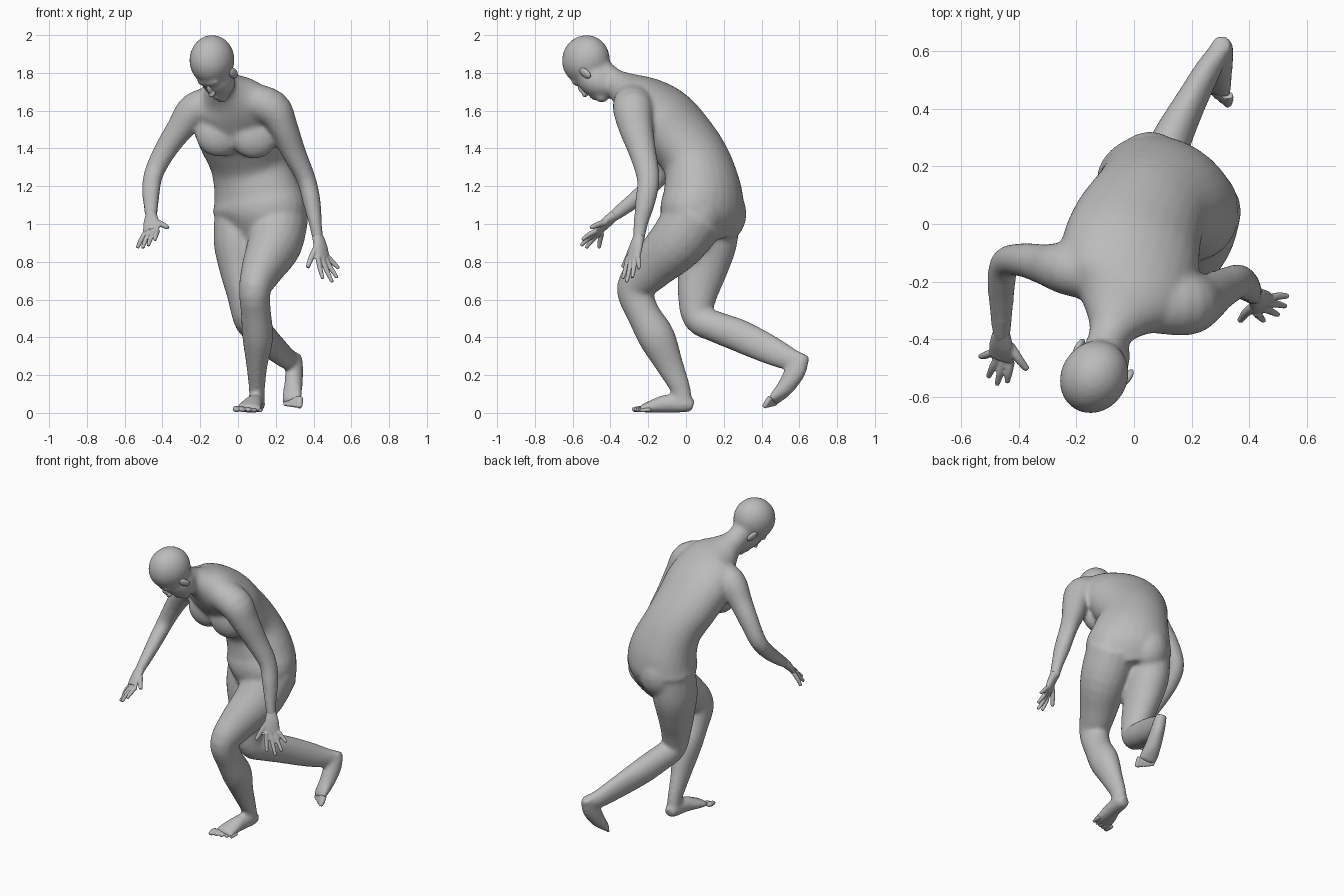
import bpy, bmesh, math
from mathutils import Vector, Matrix

cube = bpy.data.objects.get("Cube")
if cube:
    bpy.data.objects.remove(cube)

# One plain grey for the whole figure
grey = bpy.data.materials.new("plain grey")
grey.use_nodes = True
colour = (0.5, 0.5, 0.5, 1)
grey.diffuse_color = colour
grey.node_tree.nodes["Principled BSDF"].inputs["Base Color"].default_value = colour

X = Vector((1, 0, 0))
PELVIS = Vector((0.82, -0.57, 0))       # side axis of the pelvis
SHOULDERS = Vector((0.96, -0.26, 0))    # side axis of the shoulders
TRAILING = Vector((0.85, -0.5, 0))      # side axis of the rear foot


def catmull(a, b, c, d, t):
    return 0.5 * (2 * b + (c - a) * t + (2 * a - 5 * b + 4 * c - d) * t * t
                  + (3 * b - a - 3 * c + d) * t ** 3)


def refine(rows, steps=4):
    """Smoothly interpolate the sparse sections of a limb."""
    rows = [Vector(r) for r in rows]
    padded = [rows[0]] + rows + [rows[-1]]
    result = []
    for i in range(len(rows) - 1):
        result += [catmull(*padded[i:i + 4], k / steps) for k in range(steps)]
    return result + [rows[-1]]


def loft(bm, rows, side=X, sides=20, end_side=None):
    """Closed tube of ellipses; a row is x, y, z, side radius, depth radius."""
    rows = refine(rows)
    centres = [Vector(r[:3]) for r in rows]
    last = len(rows) - 1
    rings = []
    for i, (centre, row) in enumerate(zip(centres, rows)):
        along = (centres[min(i + 1, last)] - centres[max(i - 1, 0)]).normalized()
        hint = side.lerp(end_side or side, i / last)
        u = (hint - along * hint.dot(along)).normalized()
        v = along.cross(u)
        angles = [math.tau * k / sides for k in range(sides)]
        rings.append([bm.verts.new(centre + u * row[3] * math.cos(a) + v * row[4] * math.sin(a))
                      for a in angles])
    for low, high in zip(rings, rings[1:]):
        for k in range(sides):
            n = (k + 1) % sides
            bm.faces.new((low[k], low[n], high[n], high[k]))
    bm.faces.new(rings[0][::-1])
    bm.faces.new(rings[-1])


def blob(bm, centre, radii, frame=Matrix.Identity(4)):
    """Ellipsoid placed in a given frame."""
    matrix = frame @ Matrix.Translation(centre) @ Matrix.Diagonal((*radii, 1))
    bmesh.ops.create_icosphere(bm, subdivisions=3, radius=1, matrix=matrix)


def finish(bm, name, voxel, smoothing):
    """Fuse overlapping forms into one smooth skin."""
    bmesh.ops.recalc_face_normals(bm, faces=bm.faces)
    mesh = bpy.data.meshes.new(name)
    bm.to_mesh(mesh)
    bm.free()
    mesh.materials.append(grey)
    obj = bpy.data.objects.new(name, mesh)
    bpy.context.collection.objects.link(obj)
    fuse = obj.modifiers.new("fuse", 'REMESH')
    fuse.mode = 'VOXEL'
    fuse.voxel_size = voxel
    fuse.use_smooth_shade = True
    soften = obj.modifiers.new("soften", 'SMOOTH')
    soften.factor = 0.5
    soften.iterations = smoothing


body = bmesh.new()

# Torso and neck, from crotch to nape
loft(body, [(.1, .09, .93, .17, .14), (.115, .085, 1.05, .262, .2),
            (.1, .09, 1.17, .242, .195), (.055, .06, 1.32, .212, .172),
            (.01, -.025, 1.45, .232, .17), (-.015, -.125, 1.56, .245, .17),
            (-.025, -.24, 1.655, .215, .138), (-.06, -.325, 1.715, .12, .092),
            (-.085, -.385, 1.75, .073, .074), (-.11, -.45, 1.8, .07, .075)],
     PELVIS, 28, SHOULDERS)

# Chest and buttocks
for centre in ((-.1, -.19, 1.475), (.085, -.23, 1.465)):
    blob(body, centre, (.125, .075, .12))
hips = Matrix.Translation((.112, .085, 1.055)) @ Matrix.Rotation(math.atan2(PELVIS.y, PELVIS.x), 4, 'Z')
for s in (-1, 1):
    blob(body, (s * .105, .055, 0), (.132, .13, .155), hips)

# Arms, from inside the shoulder to the wrist
loft(body, [(.06, -.27, 1.65, .1, .11), (.18, -.28, 1.61, .1, .108),
            (.24, -.265, 1.51, .078, .092), (.295, -.23, 1.38, .064, .073),
            (.36, -.2, 1.24, .051, .061), (.39, -.215, 1.12, .048, .054),
            (.41, -.24, 1.0, .035, .039), (.425, -.25, .91, .03, .031)])
loft(body, [(-.12, -.17, 1.63, .1, .1), (-.23, -.155, 1.6, .092, .095),
            (-.31, -.14, 1.5, .071, .073), (-.385, -.125, 1.39, .059, .061),
            (-.445, -.135, 1.27, .051, .053), (-.46, -.21, 1.18, .046, .051),
            (-.46, -.32, 1.09, .037, .041), (-.46, -.4, 1.03, .029, .031)],
     Vector((0.5, 0.8, 0)))

# Bent front leg and trailing rear leg
loft(body, [(.215, .06, 1.05, .16, .165), (.195, -.05, .9, .147, .152),
            (.132, -.18, .77, .114, .122), (.09, -.268, .658, .086, .1),
            (.095, -.228, .53, .08, .088), (.105, -.155, .4, .082, .098),
            (.1, -.085, .25, .056, .073), (.1, -.03, .13, .043, .054),
            (.1, -.01, .05, .042, .044)])
loft(body, [(.005, .135, 1.05, .13, .15), (0, .115, .9, .129, .155),
            (.01, .088, .76, .108, .132), (.03, .06, .62, .087, .105),
            (.05, .065, .5, .077, .081), (.085, .16, .455, .076, .083),
            (.125, .28, .41, .071, .087), (.195, .42, .345, .055, .08),
            (.26, .54, .29, .045, .064), (.295, .6, .285, .036, .042)])

# Feet, heel to ball
loft(body, [(.1, .038, .037, .034, .03), (.1, 0, .045, .044, .044),
            (.085, -.1, .049, .048, .049), (.065, -.18, .034, .064, .034),
            (.055, -.24, .021, .069, .02)])
loft(body, [(.305, .625, .31, .034, .033), (.3, .585, .23, .043, .057),
            (.292, .53, .14, .05, .047), (.286, .48, .085, .058, .031),
            (.285, .457, .06, .056, .02)], TRAILING)

# Head, bowed and turned: its axes are side, face and crown
side = Vector((-0.85, 0.53, 0)).normalized()
face = Vector((-0.27, -0.44, -0.85)).normalized()
crown = side.cross(face).normalized()
head = Matrix.Translation((-.138, -.53, 1.868)) @ Matrix((side, face, crown)).transposed().to_4x4()
blob(body, (0, 0, 0), (.116, .135, .131), head)             # skull
blob(body, (0, .056, -.1), (.087, .092, .122), head)        # face
blob(body, (0, .115, -.185), (.037, .034, .036), head)      # chin
blob(body, (0, .125, -.025), (.07, .022, .018), head)       # brow
blob(body, (0, .138, -.145), (.03, .022, .022), head)       # lips
finish(body, "body", 0.011, 12)

# Nose and ears
features = bmesh.new()
blob(features, (0, .143, -.07), (.013, .022, .038), head)
blob(features, (0, .15, -.09), (.02, .025, .016), head)
for s in (-1, 1):
    tilt = head @ Matrix.Translation((s * .098, .03, -.085)) @ Matrix.Rotation(s * 0.35, 4, 'Z')
    blob(features, (0, 0, 0), (.014, .025, .04), tilt)
finish(features, "nose_and_ears", 0.005, 2)

# Toes, from big to little
for name, big, little, ahead in (
        ("left_toes", (-.008, -.255, .02), (.118, -.215, .015), (0, -.03, -.003)),
        ("right_toes", (.325, .43, .055), (.25, .485, .065), (0, -.018, -.027))):
    toes = bmesh.new()
    for i in range(5):
        root = Vector(big).lerp(Vector(little), i / 4)
        tip = root + Vector(ahead)
        r = .02 - .0015 * i
        loft(toes, [(*(root - Vector(ahead)), r, r * .8), (*root, r, r * .8),
                    (*tip, r * .7, r * .6)], sides=10)
    finish(toes, name, 0.005, 4)


# Hands: palm, four fingers and a thumb
def hand(name, palm, index, pinky, tips, thumb_root, thumb_tip):
    bm = bmesh.new()
    index, pinky = Vector(index), Vector(pinky)
    loft(bm, palm, (pinky - index).normalized(), 16)
    back = (pinky - index).cross(Vector(palm[-1][:3]) - Vector(palm[0][:3])).normalized()
    spans = [(index.lerp(pinky, i / 3), Vector(tip), .0135) for i, tip in enumerate(tips)]
    spans.append((Vector(thumb_root), Vector(thumb_tip), .016))
    for root, tip, r in spans:
        middle = root.lerp(tip, .5) + back * .004
        loft(bm, [(*root, r, r), (*middle, r, r), (*tip, r * .7, r * .7)], back, 10)
    finish(bm, name, 0.005, 3)


hand("left_hand",
     [(.42, -.247, .94, .03, .028), (.437, -.265, .88, .044, .025), (.45, -.28, .815, .047, .018)],
     (.423, -.308, .825), (.478, -.255, .825),
     [(.45, -.335, .71), (.5, -.315, .692), (.525, -.285, .715), (.535, -.25, .765)],
     (.415, -.285, .88), (.368, -.335, .77))
hand("right_hand",
     [(-.46, -.375, 1.05, .03, .028), (-.46, -.42, 1.01, .044, .025), (-.46, -.465, .965, .047, .018)],
     (-.425, -.475, .965), (-.492, -.445, .95),
     [(-.44, -.55, .915), (-.475, -.557, .885), (-.505, -.53, .872), (-.533, -.46, .872)],
     (-.43, -.42, 1.01), (-.37, -.505, .98))
